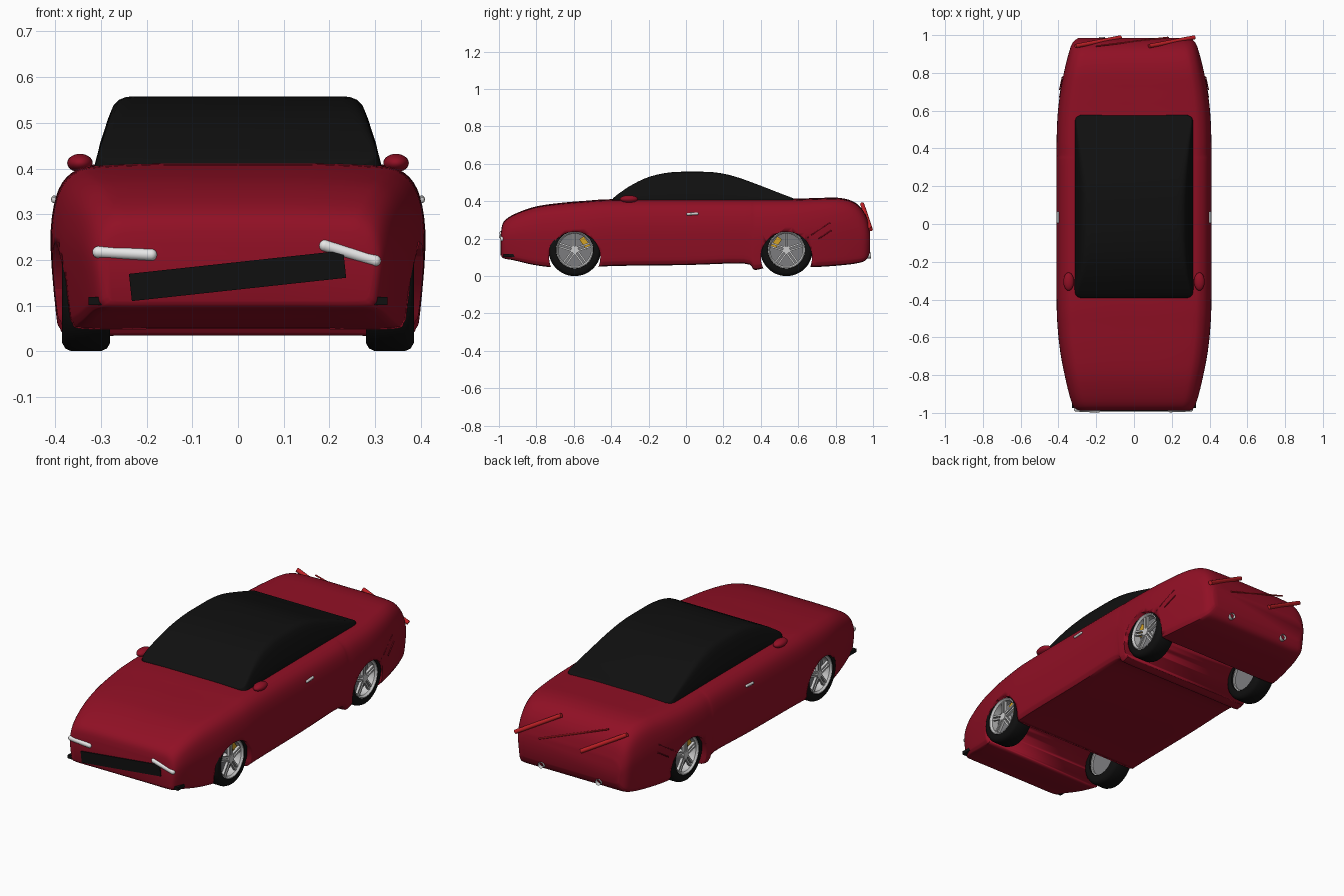
import bpy, bmesh, math
from mathutils import Vector, Matrix

if "Cube" in bpy.data.objects:
    bpy.data.objects.remove(bpy.data.objects["Cube"])


def material(name, rgb):
    m = bpy.data.materials.new(name)
    m.use_nodes = True
    m.diffuse_color = (*rgb, 1)
    m.node_tree.nodes["Principled BSDF"].inputs["Base Color"].default_value = (*rgb, 1)
    return m


RED = material("deep red paint", (.28, .005, .018))
BLACK = material("black", (.005, .005, .005))
WHITE = material("lamp white", (.8, .8, .8))
SILVER = material("silver", (.6, .6, .6))
GREY = material("disc grey", (.2, .2, .21))
YELLOW = material("caliper yellow", (.65, .36, .02))
LAMP = material("tail lamp red", (.55, .015, .02))


def finish(name, bm, mat, mirror=False, angle=35):
    bmesh.ops.recalc_face_normals(bm, faces=bm.faces)
    me = bpy.data.meshes.new(name)
    bm.to_mesh(me)
    bm.free()
    ob = bpy.data.objects.new(name, me)
    bpy.context.collection.objects.link(ob)
    me.materials.append(mat)
    if mirror:
        ob.modifiers.new("mirror", 'MIRROR')
    bpy.ops.object.select_all(action='DESELECT')
    ob.select_set(True)
    bpy.context.view_layer.objects.active = ob
    bpy.ops.object.shade_smooth_by_angle(angle=math.radians(angle))
    return ob


def smooth_path(pts, n=4):
    """Spline through tuples of any length."""
    p = [Vector(q) for q in [pts[0], *pts, pts[-1]]]
    out = []
    for a, b, c, d in zip(p, p[1:], p[2:], p[3:]):
        for i in range(n):
            t = i / n
            out.append(b + (c - a) * (t / 2) + (a * 2 - b * 5 + c * 4 - d) * (t * t / 2)
                       + (b * 3 - a - c * 3 + d) * (t ** 3 / 2))
    return out + [p[-1]]


def loft(rings):
    bm = bmesh.new()
    vs = [[bm.verts.new(c) for c in r] for r in rings]
    for a, b in zip(vs, vs[1:]):
        for i in range(len(a)):
            j = (i + 1) % len(a)
            bm.faces.new((a[i], a[j], b[j], b[i]))
    bm.faces.new(vs[0])
    bm.faces.new(vs[-1])
    return bm


def both_sides(half):
    """Close a half section of (x, z) points running from bottom to top."""
    return half + [(-x, z) for x, z in reversed(half) if x > 1e-5]


def rod(bm, a, b, r, sides=16, ball=False):
    a, b = Vector(a), Vector(b)
    turn = (b - a).to_track_quat('Z', 'Y').to_matrix().to_4x4()
    bmesh.ops.create_cone(bm, cap_ends=True, segments=sides, radius1=r, radius2=r,
                          depth=(b - a).length, matrix=Matrix.Translation((a + b) / 2) @ turn)
    for p in (a, b) if ball else ():
        bmesh.ops.create_uvsphere(bm, u_segments=16, v_segments=10, radius=r,
                                  matrix=Matrix.Translation(p))


def box(bm, centre, size, rot=Matrix()):
    bmesh.ops.create_cube(bm, size=1, matrix=Matrix.Translation(centre) @ rot
                          @ Matrix.Diagonal((*size, 1)))


def lathe(bm, profile, y, z, steps=48):
    """Turn a closed (x, radius) profile round the axle."""
    rings = [[bm.verts.new((x, y + r * math.cos(2 * math.pi * k / steps),
                            z + r * math.sin(2 * math.pi * k / steps))) for x, r in profile]
             for k in range(steps)]
    for k in range(steps):
        a, b = rings[k], rings[(k + 1) % steps]
        for i in range(len(profile)):
            j = (i + 1) % len(profile)
            bm.faces.new((a[i], a[j], b[j], b[i]))


# Body shell: y, half width, bottom, top
stations = [(-.988, .295, .11, .24), (-.975, .315, .095, .29), (-.92, .338, .085, .33),
            (-.81, .365, .06, .37), (-.68, .39, .045, .39), (-.54, .405, .045, .402),
            (-.39, .41, .055, .411), (0, .41, .06, .413), (.31, .41, .068, .413),
            (.365, .41, .035, .413), (.43, .41, .045, .413), (.57, .405, .05, .413),
            (.7, .39, .05, .417), (.82, .367, .058, .418), (.906, .345, .068, .392),
            (.96, .325, .085, .33), (.985, .295, .13, .25)]
section = [(0, 0), (.45, 0), (.88, 0), (.95, .04), (.972, .13), (1, .5), (.985, .72),
           (.94, .87), (.86, .955), (.75, .985), (.4, 1), (0, 1)]
curve = smooth_path(section, 3)
curve[0].x = curve[-1].x = 0
rings = [[(x * w, y, zb + z * (zt - zb)) for x, z in both_sides([tuple(c) for c in curve])]
         for y, w, zb, zt in smooth_path(stations)]
body = finish("body_shell", loft(rings), RED)

# Wheel arches cut across the whole floor
AXLES = {"front": (-.595, 1), "rear": (.537, -1)}
for name, (y, _) in AXLES.items():
    bm = bmesh.new()
    rod(bm, (-.6, y, .1), (.6, y, .1), .137, 48)
    cutter = finish(name + "_arch_cutter", bm, RED)
    cutter.hide_render = True
    cutter.hide_set(True)
    cut = body.modifiers.new("arch", 'BOOLEAN')
    cut.object = cutter
    cut.solver = 'EXACT'
bpy.context.view_layer.objects.active = body
body.select_set(True)
for m in [m.name for m in body.modifiers if m.type == 'BOOLEAN']:
    bpy.ops.object.modifier_move_to_index(modifier=m, index=0)
for m in [m.name for m in body.modifiers if m.type == 'BOOLEAN']:
    bpy.ops.object.modifier_apply(modifier=m)

# Dark cabin
roof = [(-.392, .285, .413), (-.38, .307, .425), (-.35, .315, .448), (-.28, .315, .493),
        (-.19, .315, .533), (-.08, .315, .555), (.03, .315, .558), (.15, .315, .555),
        (.26, .315, .533), (.4, .315, .483), (.5, .315, .444), (.55, .313, .425),
        (.568, .303, .418), (.577, .285, .412)]
rings = []
for y, w, top in smooth_path(roof, 3):
    h = top - .4
    k = h / .158
    half = [(0, .38), (w, .38), (w, .4)]
    half += [(w - inset * k, .4 + f * h) for f, inset in
             ((.35, .013), (.7, .031), (.87, .042), (.95, .054), (.99, .07), (1, .09))]
    rings.append([(x, y, z) for x, z in both_sides(half + [(0, top)])])
finish("cabin", loft(rings), BLACK, angle=50)

# Wheels, built on the left and mirrored
WZ = .14
for name, (y, way) in AXLES.items():
    bm = bmesh.new()
    lathe(bm, [(.28, .095), (.28, .122), (.287, .134), (.3, .14), (.365, .14), (.378, .134),
               (.385, .122), (.385, .1), (.375, .094)], y, WZ)
    finish(name + "_tyres", bm, BLACK, True)
    bm = bmesh.new()
    lathe(bm, [(.29, .088), (.29, .097), (.382, .102), (.384, .095), (.374, .087)], y, WZ)
    rod(bm, (.33, y, WZ), (.378, y, WZ), .02, 20)
    for k in range(5):
        turn = Matrix.Rotation(math.radians(72 * k + 18), 4, 'X')
        for shift in (-.009, .009):
            box(bm, Vector((.368, y, WZ)) + turn @ Vector((0, .053, shift)),
                (.014, .08, .009), turn)
    finish(name + "_rims", bm, SILVER, True)
    bm = bmesh.new()
    rod(bm, (.3, y, WZ), (.335, y, WZ), .089, 40)
    finish(name + "_brake_discs", bm, GREY, True)
    bm = bmesh.new()
    turn = Matrix.Rotation(way * math.radians(35), 4, 'X')
    box(bm, (.342, y + way * .055, WZ + .038), (.03, .03, .065), turn)
    finish(name + "_calipers", bm, YELLOW, True)

# Mirrors
bm = bmesh.new()
bmesh.ops.create_uvsphere(bm, u_segments=24, v_segments=14, radius=1, matrix=Matrix.Translation(
    (.346, -.305, .412)) @ Matrix.Diagonal((.028, .048, .02, 1)))
finish("door_mirrors", bm, RED, True)

# Door handles
bm = bmesh.new()
rod(bm, (.402, .01, .331), (.402, .06, .334), .007, 12, True)
finish("door_handles", bm, SILVER, True)

# Fender slats
bm = bmesh.new()
for y, z, dy in ((.67, .22, .1), (.71, .2, .07), (.65, .205, .04)):
    rod(bm, (.394, y, z), (.386 - dy * .1, y + dy, z + dy * .65), .003, 8)
finish("fender_slats", bm, RED, True)

# Headlights, tilted differently on each side
for name, a, b in (("right", (-.306, -.98, .217), (-.19, -.986, .211)),
                   ("left", (.19, -.984, .231), (.3, -.98, .198))):
    bm = bmesh.new()
    rod(bm, a, b, .013, 16, True)
    finish(name + "_headlight", bm, WHITE)

# Crooked grille plate
bm = bmesh.new()
box(bm, (-.001, -.989, .165), (.472, .008, .06), Matrix.Rotation(math.radians(-6.2), 4, 'Y'))
finish("grille", bm, BLACK)

# Lower corner intakes
bm = bmesh.new()
box(bm, (.31, -.945, .11), (.035, .06, .018))
finish("corner_intakes", bm, BLACK, True)

# Slanted tail lights and centre strip
for name, x, dx, r in (("left_tail_light", .32, .24, .011), ("right_tail_light", -.07, .24, .011),
                       ("centre_tail_strip", .18, .38, .004)):
    bm = bmesh.new()
    rod(bm, (x, .988, .25), (x - dx, .942, .385), r, 12)
    finish(name, bm, LAMP)

# Exhaust rings
bm = bmesh.new()
rod(bm, (.17, .95, .11), (.17, .99, .11), .016, 24)
end = max(bm.faces, key=lambda f: f.calc_center_median().y)
bmesh.ops.inset_individual(bm, faces=[end], thickness=.004)
bmesh.ops.translate(bm, verts=end.verts, vec=(0, -.02, 0))
finish("exhausts", bm, SILVER, True)
